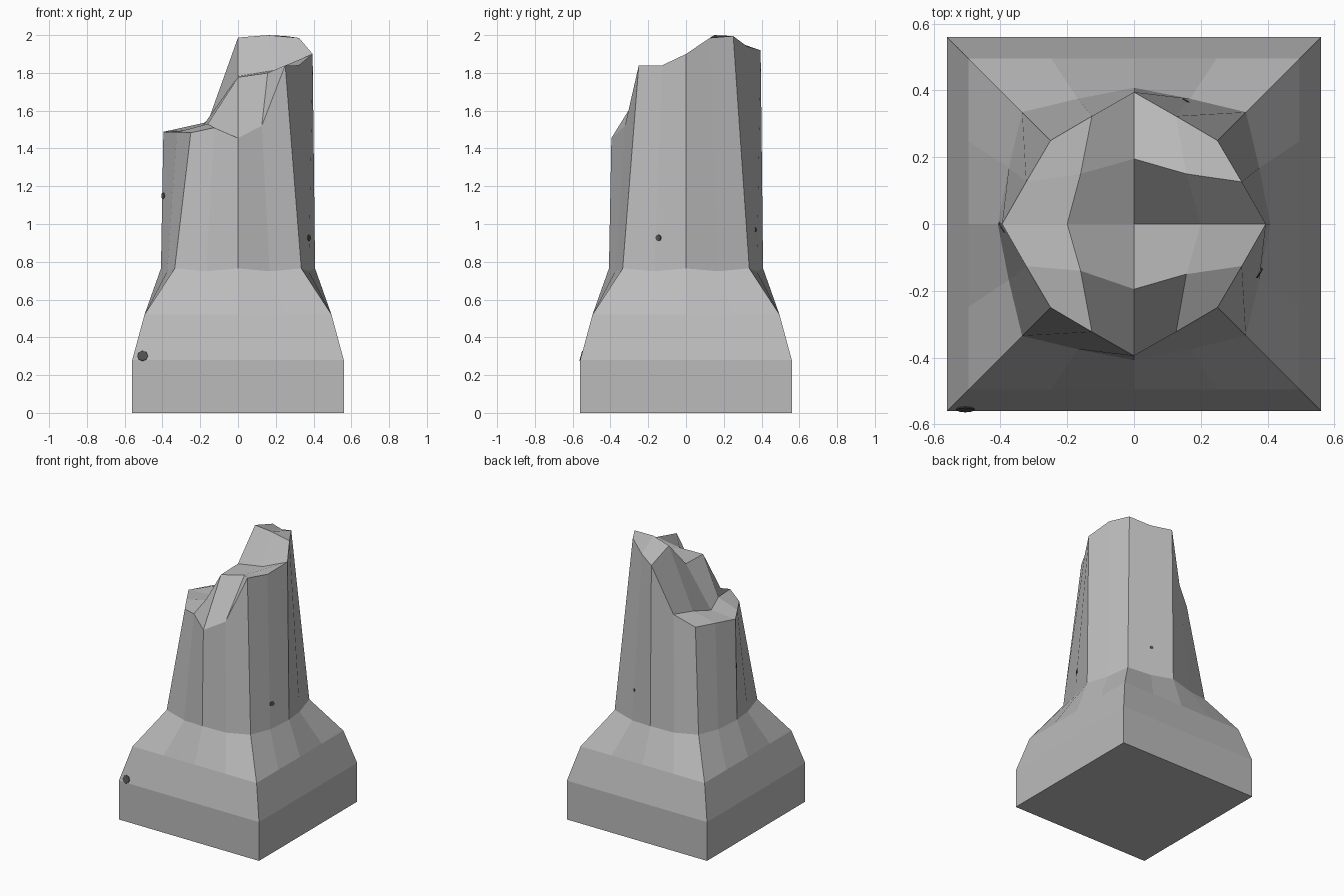
import bpy, bmesh, math
from mathutils import Vector

if "Cube" in bpy.data.objects:
    bpy.data.objects.remove(bpy.data.objects["Cube"])


def material(name, v):
    m = bpy.data.materials.new(name)
    m.diffuse_color = (v, v, v, 1)
    m.use_nodes = True
    m.node_tree.nodes["Principled BSDF"].inputs["Base Color"].default_value = m.diffuse_color
    return m


stone = material("grey stone", 0.5)
dark = material("dark chip", 0.08)


def make_object(name, bm, mat):
    bmesh.ops.recalc_face_normals(bm, faces=bm.faces)
    me = bpy.data.meshes.new(name)
    bm.to_mesh(me)
    bm.free()
    me.materials.append(mat)
    ob = bpy.data.objects.new(name, me)
    bpy.context.collection.objects.link(ob)
    return ob


def ring(axis, mid, corner):
    """16 plan points, anticlockwise from +x: axis, mid, corner, mid in each quadrant."""
    pts = []
    for q in range(4):
        c, s = (1, 0, -1, 0)[q], (0, 1, 0, -1)[q]
        for x, y in ((axis, 0), mid, (corner, corner), (mid[1], mid[0])):
            pts.append((x * c - y * s, x * s + y * c))
    return pts


def square(h):
    return ring(h, (h, h / 2), h)


# Stacked rings: plinth, sloped shoulder, foot of the shaft, jagged break
break_z = [1.90, 1.985, 1.995, 1.94, 1.92, 1.573, 1.486, 1.487,
           1.488, 1.486, 1.483, 1.51, 1.455, 1.52, 1.84, 1.84]
foot_z = [0.765, 0.75] * 8
levels = [(square(0.56), [0] * 16),
          (square(0.56), [0.28] * 16),
          (square(0.495), [0.52] * 16),
          (ring(0.408, (0.375, 0.168), 0.335), foot_z),
          (ring(0.395, (0.323, 0.126), 0.25), break_z)]

bm = bmesh.new()
rings = [[bm.verts.new((x, y, z)) for (x, y), z in zip(p, zs)] for p, zs in levels]
bm.faces.new(rings[0])
for a, b in zip(rings, rings[1:]):
    for i in range(16):
        j = (i + 1) % 16
        bm.faces.new((a[i], a[j], b[j], b[i]))

# Broken top: a 4 x 4 quilt between the rim, an inner ring of 8 and the centre
inner_z = [1.815, 2.0, 1.987, 1.54, 1.50, 1.53, 1.777, 1.80]
inner = []
for k, z in enumerate(inner_z):
    x, y = ((0.2, 0), (0.157, 0.15), (0, 0.195), (-0.16, 0.15),
            (-0.2, 0), (-0.16, -0.14), (0, -0.195), (0.157, -0.15))[k]
    inner.append(bm.verts.new((x, y, z)))
centre = bm.verts.new((0, 0, 1.782))
rim = rings[-1]
for q in range(4):
    i, o = 2 * q, 4 * q
    a, c, b = inner[i], inner[i + 1], inner[(i + 2) % 8]
    r = [rim[(o + n) % 16] for n in range(5)]
    for f in ((centre, a, c, b), (a, r[0], r[1], c),
              (c, r[1], r[2], r[3]), (c, r[3], r[4], b)):
        bm.faces.new(f)
column = make_object("broken_column", bm, stone)


# Small dark chips lying flat on the stone
def chip(name, start, direction, radius):
    hit, loc, nor, _ = column.ray_cast(Vector(start), Vector(direction))
    if not hit:
        return
    b = bmesh.new()
    bmesh.ops.create_cone(b, cap_ends=True, segments=8, radius1=radius,
                          radius2=radius * 0.9, depth=0.006)
    rot = nor.to_track_quat('Z', 'Y').to_matrix()
    for v in b.verts:
        v.co = rot @ v.co + loc
    make_object(name, b, dark)


bpy.context.view_layer.update()
chip("plinth_chip", (-0.505, -2, 0.302), (0, 1, 0), 0.03)
chip("right_chip", (2, -0.147, 0.927), (-1, 0, 0), 0.018)
chip("left_chip", (-2, -0.01, 1.15), (1, 0, 0), 0.018)
chip("back_chip", (0.155, 2, 0.97), (0, -1, 0), 0.012)
